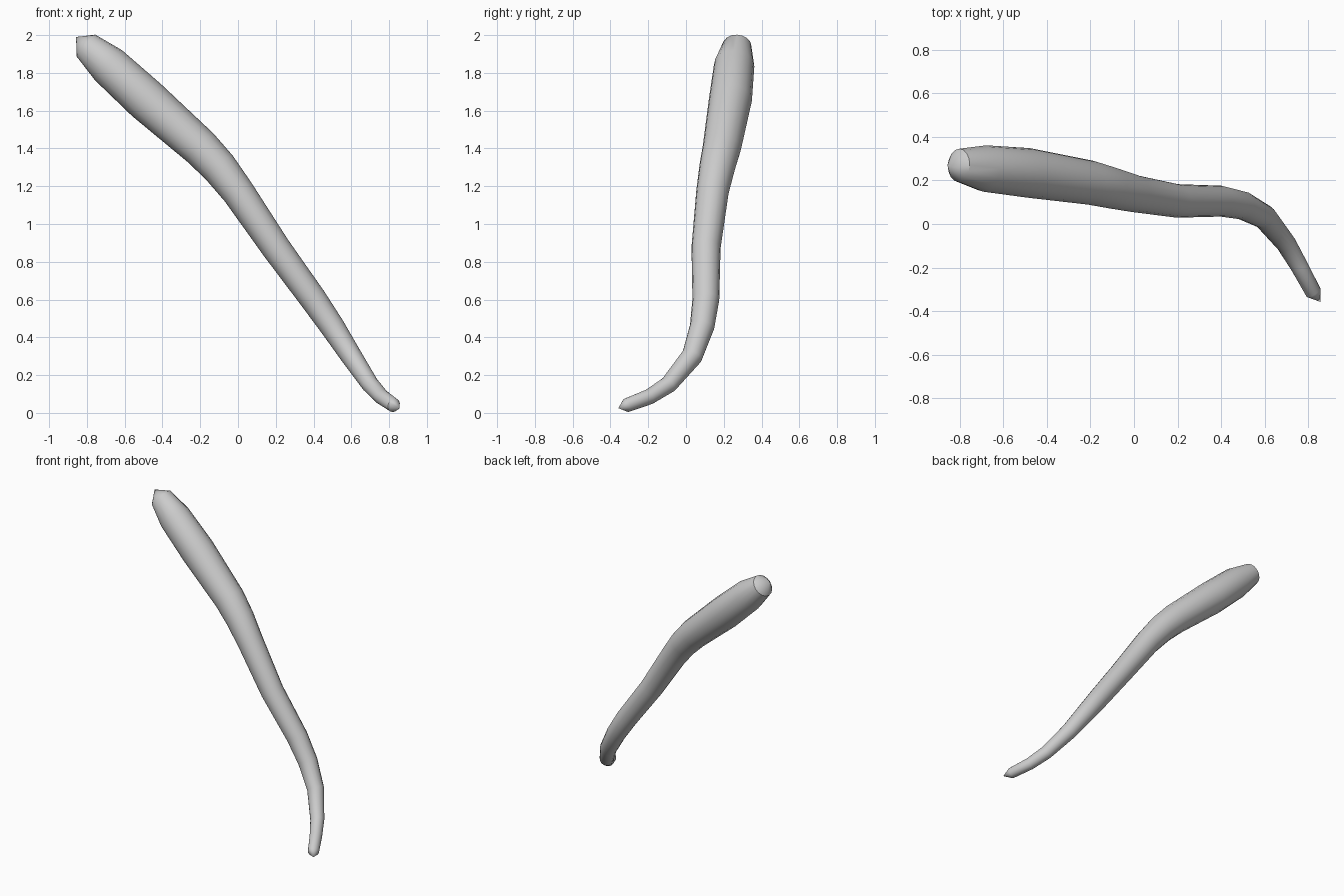
import bpy
import bmesh
import math
from mathutils import Vector

# Remove the default object
default_cube = bpy.data.objects.get("Cube")
if default_cube:
    bpy.data.objects.remove(default_cube, do_unlink=True)

SIDES = 16


def make_material(name, colour):
    material = bpy.data.materials.new(name)
    material.use_nodes = True
    material.diffuse_color = colour
    material.node_tree.nodes["Principled BSDF"].inputs["Base Color"].default_value = colour
    return material


def tapered_tube(name, stations, material):
    """Skin round sections along a path; each end closes in a point."""
    points = [Vector(station[:3]) for station in stations]
    radii = [station[3] for station in stations]
    last = len(points) - 1
    bm = bmesh.new()

    # Pointed tips and the rings between them
    start_tip, end_tip = bm.verts.new(points[0]), bm.verts.new(points[last])
    rings = []
    for i in range(1, last):
        before = (points[i] - points[i - 1]).normalized()
        after = (points[i + 1] - points[i]).normalized()
        tangent = (before + after).normalized()
        side = tangent.cross(Vector((0, 1, 0))).normalized()
        up = side.cross(tangent).normalized()
        ring = []
        for k in range(SIDES):
            angle = math.tau * k / SIDES
            offset = side * math.cos(angle) + up * math.sin(angle)
            ring.append(bm.verts.new(points[i] + offset * radii[i]))
        rings.append(ring)

    # Side walls and conical caps
    for k in range(SIDES):
        n = (k + 1) % SIDES
        for ring, following in zip(rings, rings[1:]):
            bm.faces.new((ring[k], ring[n], following[n], following[k]))
        bm.faces.new((start_tip, rings[0][n], rings[0][k]))
        bm.faces.new((end_tip, rings[-1][k], rings[-1][n]))
    bmesh.ops.recalc_face_normals(bm, faces=bm.faces)

    mesh = bpy.data.meshes.new(name)
    bm.to_mesh(mesh)
    bm.free()
    mesh.materials.append(material)
    tube = bpy.data.objects.new(name, mesh)
    bpy.context.collection.objects.link(tube)

    # Smooth walls, crisp rim at the caps
    bpy.ops.object.select_all(action="DESELECT")
    tube.select_set(True)
    bpy.context.view_layer.objects.active = tube
    bpy.ops.object.shade_smooth_by_angle(angle=math.radians(35))
    return tube


# Path of the curved body: x, y, z, radius
body_path = [
    (-0.857, 0.27, 1.99, 0),
    (-0.805, 0.27, 1.945, 0.076),
    (-0.685, 0.255, 1.84, 0.107),
    (-0.485, 0.235, 1.657, 0.114),
    (-0.2, 0.19, 1.405, 0.102),
    (-0.1, 0.165, 1.3, 0.095),
    (0, 0.14, 1.17, 0.086),
    (0.2, 0.106, 0.875, 0.077),
    (0.4, 0.105, 0.6, 0.071),
    (0.5, 0.085, 0.455, 0.065),
    (0.6, 0.032, 0.3, 0.056),
    (0.7, -0.092, 0.15, 0.046),
    (0.76, -0.195, 0.085, 0.041),
    (0.825, -0.315, 0.04, 0.037),
    (0.856, -0.358, 0.025, 0),
]

grey = make_material("light grey", (0.6, 0.6, 0.6, 1))
tapered_tube("curved_body", body_path, grey)
